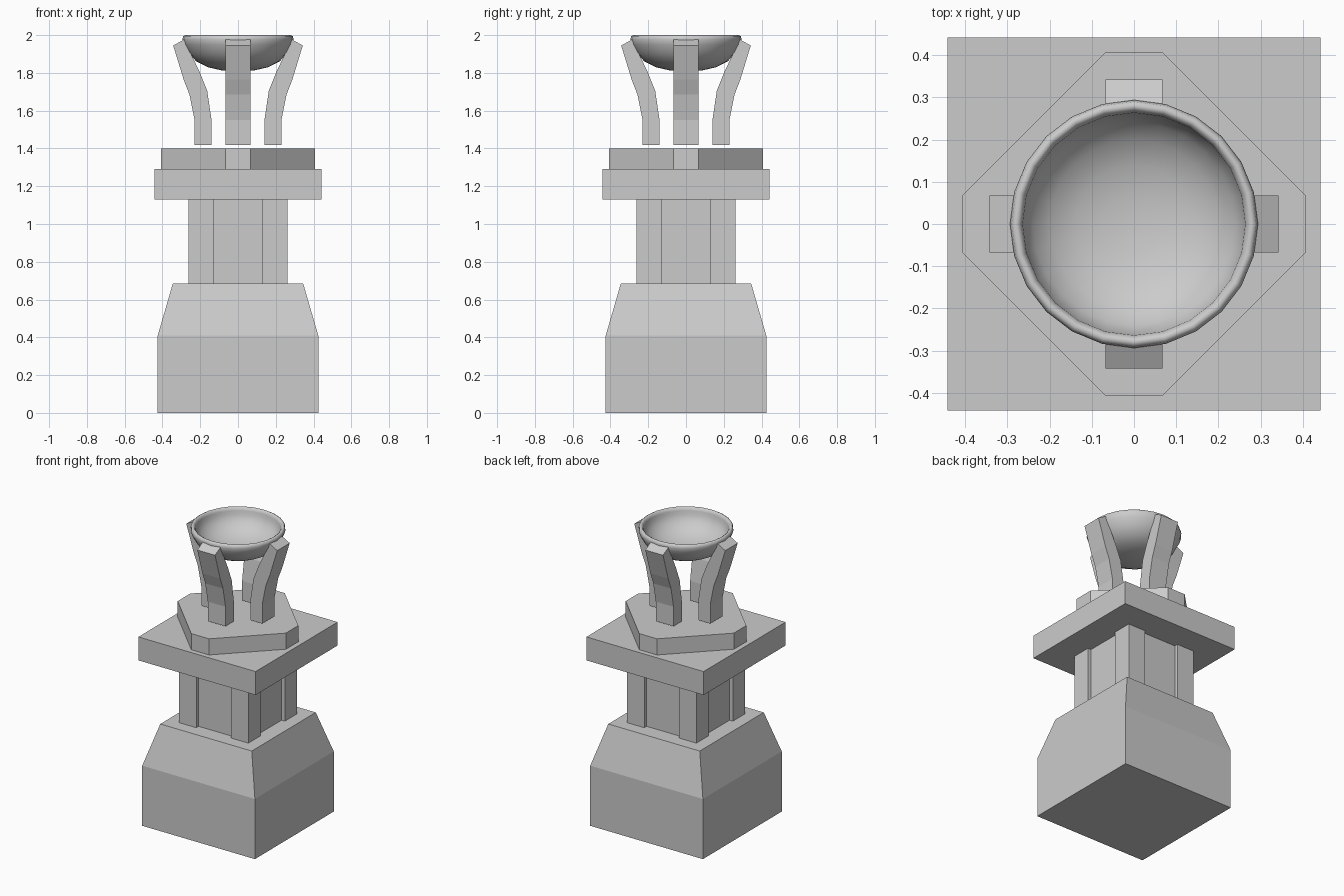
import bpy, bmesh, math
from mathutils import Matrix

if "Cube" in bpy.data.objects:
    bpy.data.objects.remove(bpy.data.objects["Cube"])


def finish(name, bm):
    bmesh.ops.remove_doubles(bm, verts=bm.verts, dist=1e-5)
    bmesh.ops.recalc_face_normals(bm, faces=bm.faces)
    me = bpy.data.meshes.new(name)
    bm.to_mesh(me)
    bm.free()
    ob = bpy.data.objects.new(name, me)
    bpy.context.collection.objects.link(ob)
    return ob


def loft(name, rings):
    """Skin a list of closed 3D rings and cap both ends."""
    bm = bmesh.new()
    vr = [[bm.verts.new(p) for p in r] for r in rings]
    n = len(vr[0])
    for a, b in zip(vr, vr[1:]):
        for i in range(n):
            j = (i + 1) % n
            bm.faces.new((a[i], a[j], b[j], b[i]))
    bm.faces.new(vr[0][::-1])
    bm.faces.new(vr[-1])
    return finish(name, bm)


def four_way(quarter):
    """Repeat a quarter outline around z."""
    pts = []
    for k in range(4):
        c, s = [(1, 0), (0, 1), (-1, 0), (0, -1)][k]
        pts += [(c * x - s * y, s * x + c * y) for x, y in quarter]
    return pts


def at(outline, z):
    return [(x, y, z) for x, y in outline]


def square(h):
    return four_way([(h, h)])


# Tapered base
loft("base", [at(square(0.425), 0), at(square(0.425), 0.41), at(square(0.345), 0.685)])

# Shaft with a recessed panel on each side
W, P, D = 0.262, 0.131, 0.025
shaft = four_way([(W - D, -P), (W - D, P), (W, P), (W, W), (P, W)])
shaft = four_way([(W, -P), (W - D, -P), (W - D, P), (W, P), (W, W)])
loft("shaft", [at(shaft, 0.685), at(shaft, 1.13)])

# Cap slab and clipped-corner plinth
loft("cap_slab", [at(square(0.442), 1.13), at(square(0.442), 1.29)])
octagon = four_way([(0.408, -0.067), (0.408, 0.067)])
loft("plinth", [at(octagon, 1.29), at(octagon, 1.40)])

# Four bent arms: (outer r, z, inner r, z) from bottom to top
arm = [(0.23, 1.417, 0.14, 1.417), (0.23, 1.55, 0.14, 1.55),
       (0.257, 1.685, 0.163, 1.705), (0.288, 1.765, 0.203, 1.805),
       (0.343, 1.945, 0.285, 1.977)]
H = 0.067
for k, side in enumerate(("right", "back", "left", "front")):
    ob = loft(side + "_arm", [[(ro, -H, zo), (ro, H, zo), (ri, H, zi), (ri, -H, zi)]
                              for ro, zo, ri, zi in arm])
    ob.data.transform(Matrix.Rotation(k * math.pi / 2, 4, 'Z'))

# Round bowl with rolled rim, spun from its profile
profile = [(0, 1.81), (0.09, 1.814), (0.16, 1.83), (0.22, 1.86), (0.262, 1.905),
           (0.286, 1.95), (0.294, 1.978), (0.290, 1.994), (0.280, 2.0),
           (0.270, 1.994), (0.264, 1.978), (0.262, 1.955), (0.24, 1.915),
           (0.20, 1.878), (0.14, 1.85), (0.07, 1.836), (0, 1.832)]
bm = bmesh.new()
vs = [bm.verts.new((r, 0, z)) for r, z in profile]
es = [bm.edges.new(p) for p in zip(vs, vs[1:])]
bmesh.ops.spin(bm, geom=vs + es, cent=(0, 0, 0), axis=(0, 0, 1),
               angle=2 * math.pi, steps=24)
bmesh.ops.remove_doubles(bm, verts=bm.verts, dist=1e-5)
bowl = finish("bowl", bm)
for p in bowl.data.polygons:
    p.use_smooth = True
